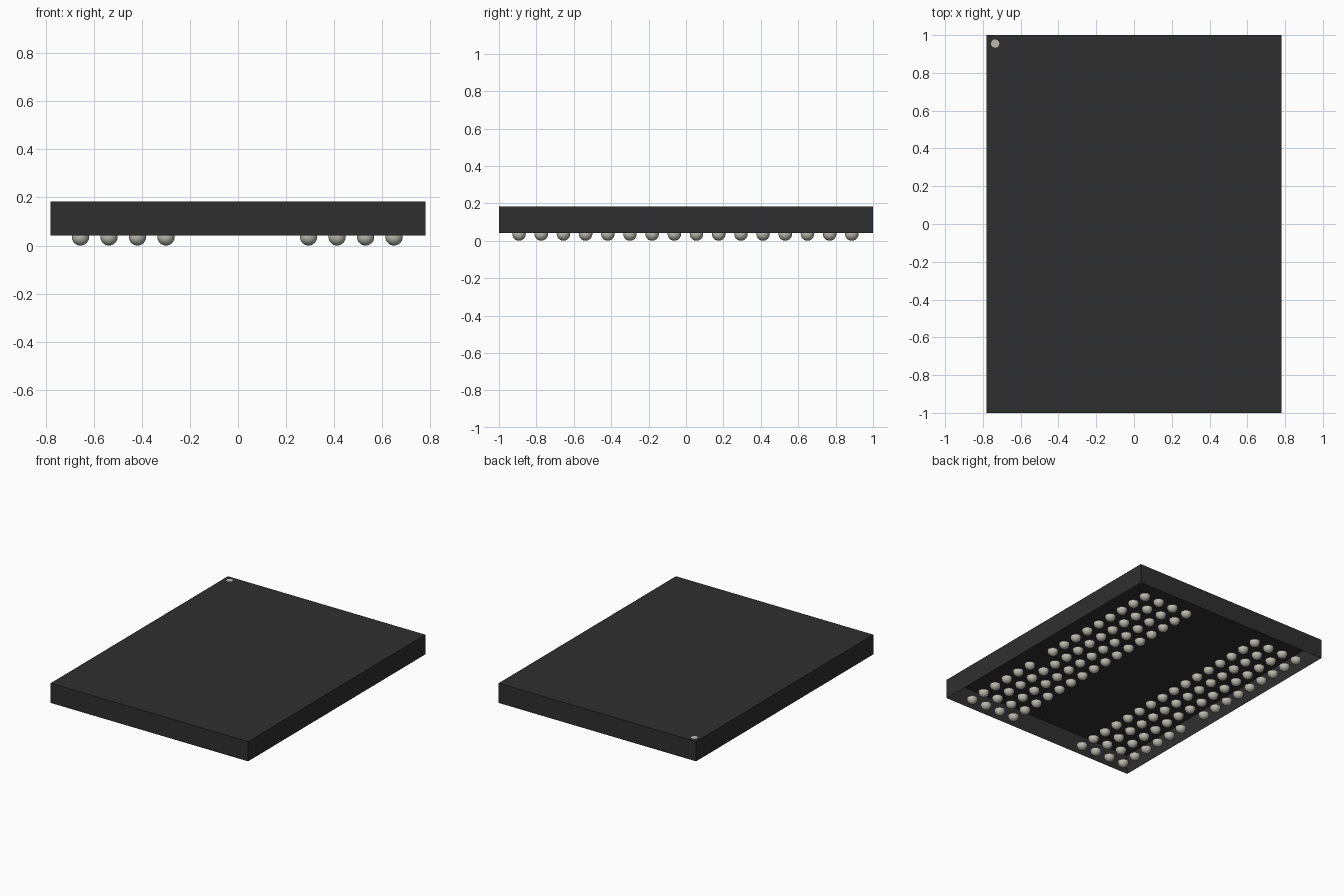
import bpy
import bmesh
from mathutils import Matrix, Vector

if "Cube" in bpy.data.objects:
    bpy.data.objects.remove(bpy.data.objects["Cube"], do_unlink=True)

WIDTH, LENGTH = 1.56, 2.0
BASE, TOP = 0.042, 0.183
PITCH, RADIUS = 0.1186, 0.036


def make_material(name, color):
    mat = bpy.data.materials.new(name)
    mat.use_nodes = True
    mat.diffuse_color = color
    mat.node_tree.nodes["Principled BSDF"].inputs["Base Color"].default_value = color
    return mat


def make_object(name, bm, mat):
    mesh = bpy.data.meshes.new(name)
    bm.to_mesh(mesh)
    bm.free()
    mesh.materials.append(mat)
    obj = bpy.data.objects.new(name, mesh)
    bpy.context.collection.objects.link(obj)
    return obj


charcoal = make_material("charcoal_plastic", (0.028, 0.028, 0.028, 1))
solder = make_material("solder_grey", (0.50, 0.50, 0.43, 1))

# Package body: a thin shell, open underneath
bm = bmesh.new()
size = Matrix.Diagonal((WIDTH, LENGTH, TOP - BASE, 1))
bmesh.ops.create_cube(bm, size=1, matrix=Matrix.Translation((0, 0, (TOP + BASE) / 2)) @ size)
underside = [f for f in bm.faces if f.normal.z < -0.9]
bmesh.ops.delete(bm, geom=underside, context="FACES_ONLY")
make_object("package_body", bm, charcoal)

# Corner marker on the top face
bm = bmesh.new()
bmesh.ops.create_circle(bm, cap_ends=True, segments=16, radius=0.022,
                        matrix=Matrix.Translation((-0.735, 0.955, TOP + 0.001)))
make_object("corner_marker", bm, solder)

# One solder ball, cut off level with the body's lower edge
ball = bmesh.new()
bmesh.ops.create_uvsphere(ball, u_segments=20, v_segments=12, radius=RADIUS,
                          matrix=Matrix.Translation((0, 0, RADIUS)))
bmesh.ops.bisect_plane(ball, geom=ball.verts[:] + ball.edges[:] + ball.faces[:],
                       plane_co=(0, 0, BASE), plane_no=(0, 0, 1), clear_outer=True)
for face in ball.faces:
    face.smooth = True
ball_mesh = bpy.data.meshes.new("solder_ball")
ball.to_mesh(ball_mesh)
ball.free()

# Two blocks of four columns; the outermost columns skip one ball
bm = bmesh.new()
for side in (-1, 1):
    for column in range(4):
        for row in range(16):
            if column == 3 and row == 6:
                continue
            spot = Vector((side * (2.5 + column) * PITCH - 0.003,
                           (row - 7.5) * PITCH - 0.003, 0))
            first = len(bm.verts)
            bm.from_mesh(ball_mesh)
            bm.verts.ensure_lookup_table()
            bmesh.ops.translate(bm, verts=bm.verts[first:], vec=spot)
make_object("solder_balls", bm, solder)
bpy.data.meshes.remove(ball_mesh)
